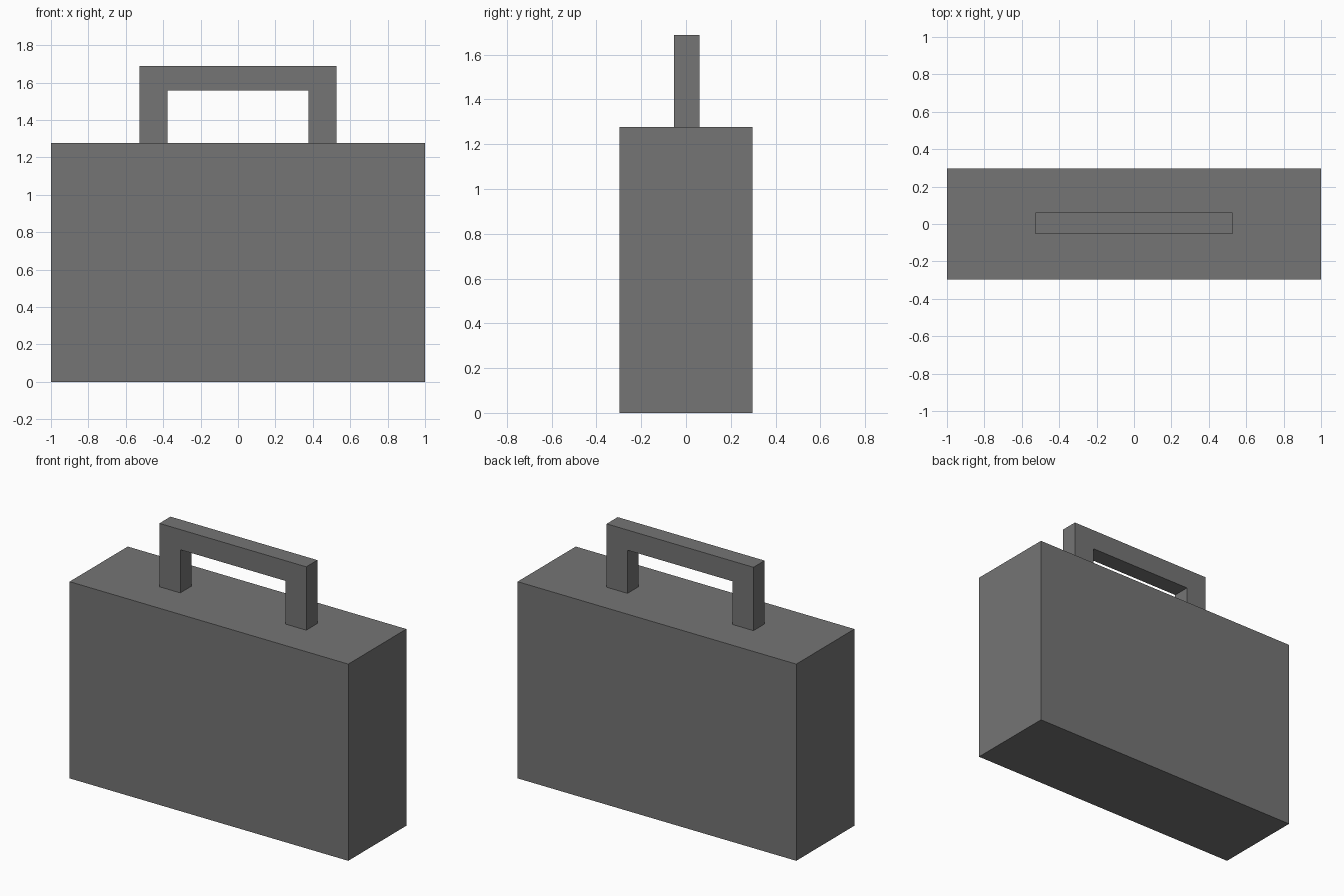
import bpy
import bmesh

if "Cube" in bpy.data.objects:
    bpy.data.objects.remove(bpy.data.objects["Cube"])

# Dark grey for the whole case
grey = bpy.data.materials.new("dark_grey")
grey.diffuse_color = (0.178, 0.178, 0.178, 1)
grey.use_nodes = True
grey.node_tree.nodes["Principled BSDF"].inputs["Base Color"].default_value = grey.diffuse_color


def extruded_profile(name, points, y_front, y_back):
    """Extrude a flat x-z outline from y_front to y_back."""
    bm = bmesh.new()
    face = bm.faces.new([bm.verts.new((x, y_front, z)) for x, z in points])
    result = bmesh.ops.extrude_face_region(bm, geom=[face])
    moved = [g for g in result["geom"] if isinstance(g, bmesh.types.BMVert)]
    bmesh.ops.translate(bm, verts=moved, vec=(0, y_back - y_front, 0))
    bmesh.ops.recalc_face_normals(bm, faces=bm.faces)
    mesh = bpy.data.meshes.new(name)
    bm.to_mesh(mesh)
    bm.free()
    mesh.materials.append(grey)
    obj = bpy.data.objects.new(name, mesh)
    bpy.context.collection.objects.link(obj)
    return obj


BODY_TOP = 1.276

# Case body
extruded_profile("case_body", [(-1, 0), (1, 0), (1, BODY_TOP), (-1, BODY_TOP)],
                 -0.298, 0.298)

# Carrying handle: right half of the arch outline, mirrored to the left
half = [(0.377, 1.556), (0.377, BODY_TOP), (0.527, BODY_TOP), (0.527, 1.687)]
arch = half + [(-x, z) for x, z in reversed(half)]
extruded_profile("handle", arch, -0.053, 0.061)
